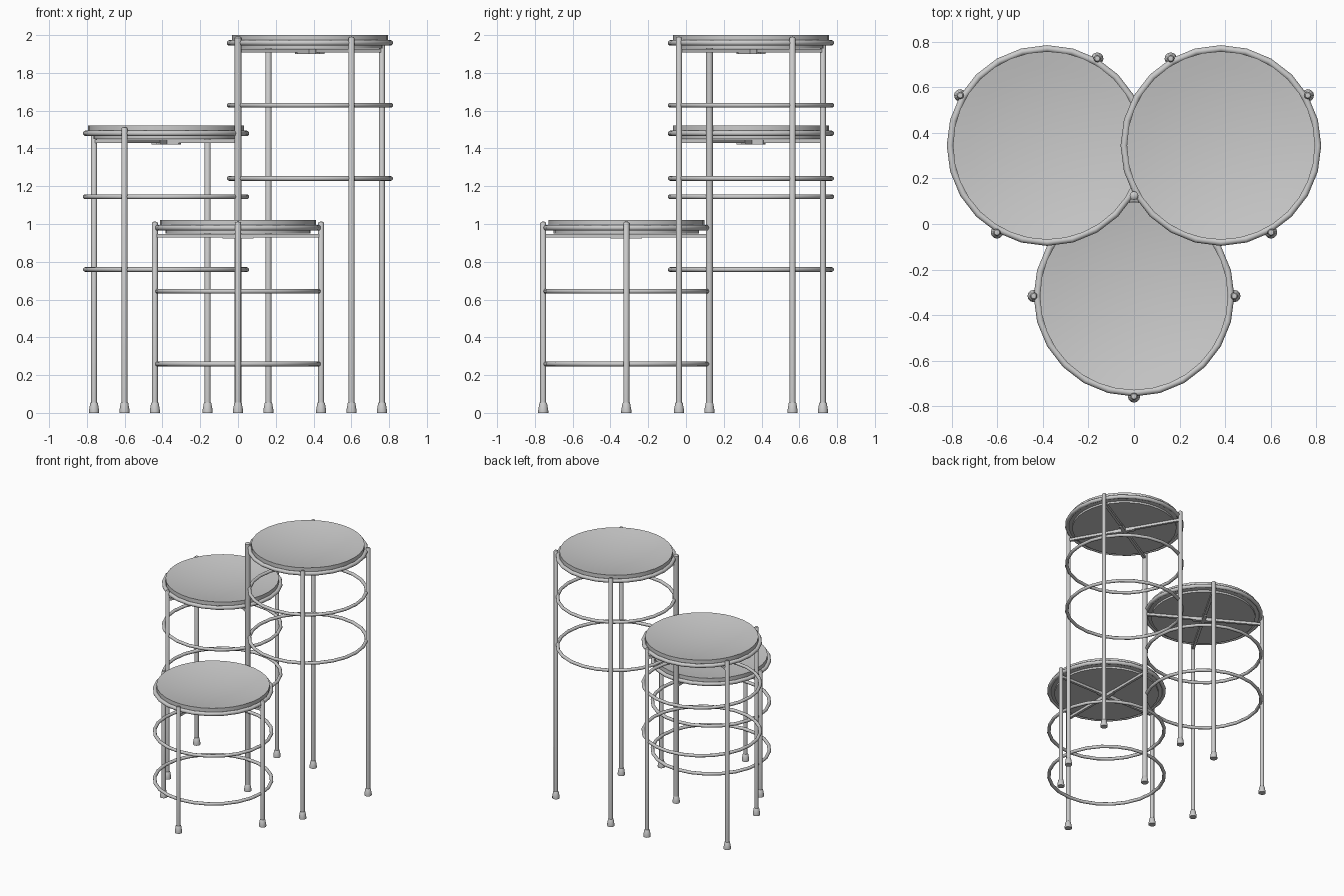
import bpy, bmesh, math
from math import cos, sin, pi, radians
from mathutils import Vector

if "Cube" in bpy.data.objects:
    bpy.data.objects.remove(bpy.data.objects["Cube"], do_unlink=True)

metal = bpy.data.materials.new("light_grey")
metal.use_nodes = True
metal.diffuse_color = (0.6, 0.6, 0.6, 1)
metal.node_tree.nodes["Principled BSDF"].inputs["Base Color"].default_value = (0.6, 0.6, 0.6, 1)


def finish(name, bm, centre):
    bmesh.ops.recalc_face_normals(bm, faces=bm.faces)
    mesh = bpy.data.meshes.new(name)
    bm.to_mesh(mesh)
    bm.free()
    mesh.materials.append(metal)
    obj = bpy.data.objects.new(name, mesh)
    obj.location = centre
    bpy.context.collection.objects.link(obj)
    bpy.ops.object.select_all(action='DESELECT')
    obj.select_set(True)
    bpy.context.view_layer.objects.active = obj
    bpy.ops.object.shade_smooth_by_angle(angle=radians(40))
    return obj


def lathe(name, profile, centre, sides, closed=False):
    """Spin a (radius, height) profile around a vertical axis."""
    bm = bmesh.new()
    rows = []
    for r, z in profile:
        if r == 0:
            rows.append([bm.verts.new((0, 0, z))] * sides)
        else:
            rows.append([bm.verts.new((r * cos(2 * pi * i / sides),
                                       r * sin(2 * pi * i / sides), z))
                         for i in range(sides)])
    pairs = list(zip(rows, rows[1:]))
    if closed:
        pairs.append((rows[-1], rows[0]))
    for a, b in pairs:
        for i in range(sides):
            j = (i + 1) % sides
            bm.faces.new(list(dict.fromkeys((a[i], a[j], b[j], b[i]))))
    finish(name, bm, centre)


def ring(name, x, y, z, tube):
    section = [(0.44 - tube + tube * cos(k * pi / 6), tube * sin(k * pi / 6)) for k in range(12)]
    lathe(name, section, (x, y, z), 24, closed=True)


def leg(name, x, y, top, r):
    # Tube with a rounded cap, standing in a flared foot
    lathe(name, [(0, 0.01), (r, 0.01), (r, top - 0.008), (r * 0.7, top - 0.002), (0, top)],
          (x, y, 0), 12)
    lathe(name + "_foot", [(0, 0), (0.027, 0), (0.027, 0.012), (0.02, 0.052),
                           (0.016, 0.056), (0, 0.056)], (x, y, 0), 12)


def beam(name, x, y, z, length, width, height, angle):
    bm = bmesh.new()
    bmesh.ops.create_cube(bm, size=1)
    for v in bm.verts:
        v.co = Vector((v.co.x * length, v.co.y * width, v.co.z * height))
    finish(name, bm, (x, y, z)).rotation_euler.z = angle


# Dished top surface, upright rim and a stepped flat underside
SEAT_RADIUS, DISH_DEPTH = 0.413, 0.04
SEAT = [(SEAT_RADIUS * t / 6, DISH_DEPTH * ((t / 6) ** 2 - 1)) for t in range(7)]
SEAT += [(SEAT_RADIUS, -0.05), (0.385, -0.055), (0.385, -0.07), (0, -0.07)]
LEG_RADIUS = 0.44


def stool(name, x, y, top, rings, shared):
    """One round top on four legs; the leg at the shared angle is common to all."""
    lathe(name + "_seat", SEAT, (x, y, top), 32)
    ring(name + "_seat_ring", x, y, top - 0.041, 0.015)
    for i, z in enumerate(rings):
        ring(f"{name}_hoop_{i + 1}", x, y, z, 0.0125)
    for k in range(1, 4):
        a = shared + k * pi / 2
        leg(f"{name}_leg_{k}", x + LEG_RADIUS * cos(a), y + LEG_RADIUS * sin(a),
            top - 0.008, 0.016)
    # Crossed braces and their central sleeves
    for k in range(2):
        a = shared + k * pi / 2
        beam(f"{name}_brace_{k + 1}", x, y, top - 0.083, 2 * LEG_RADIUS, 0.02, 0.02, a)
        beam(f"{name}_sleeve_{k + 1}", x, y, top - 0.086, 0.165, 0.026, 0.026, a)


stool("low", 0, -0.316, 1.021, (0.644, 0.259), radians(90))
stool("middle", -0.381, 0.344, 1.521, (1.144, 0.759), radians(-30))
stool("tall", 0.381, 0.344, 2.0, (1.629, 1.241), radians(210))
leg("shared_leg", 0, 0.124, 1.994, 0.019)
